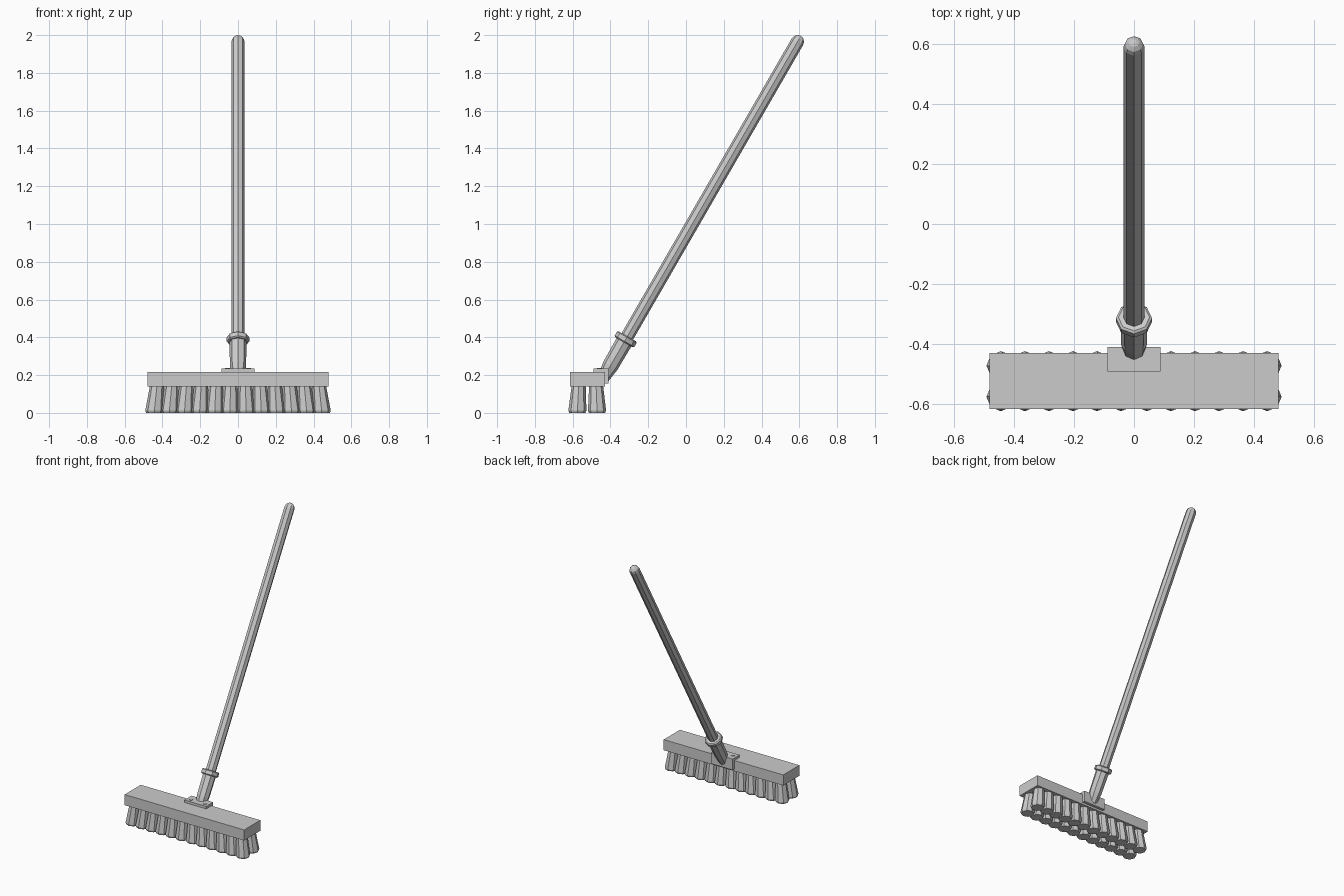
import bpy, bmesh, math
from mathutils import Vector, Matrix

if "Cube" in bpy.data.objects:
    bpy.data.objects.remove(bpy.data.objects["Cube"])


def finish(bm, name):
    bmesh.ops.recalc_face_normals(bm, faces=bm.faces)
    me = bpy.data.meshes.new(name)
    bm.to_mesh(me)
    bm.free()
    ob = bpy.data.objects.new(name, me)
    bpy.context.collection.objects.link(ob)
    return ob


def box(bm, x, y, z):
    lo = Vector((x[0], y[0], z[0]))
    hi = Vector((x[1], y[1], z[1]))
    m = Matrix.Translation((lo + hi) / 2) @ Matrix.Diagonal((*(hi - lo), 1))
    bmesh.ops.create_cube(bm, size=1, matrix=m)


def lathe(bm, profile, mat, n=8):
    # profile: (radius, height, centre x, centre y) rings, capped at both ends
    rings = []
    for r, h, cx, cy in profile:
        rings.append([bm.verts.new(mat @ Vector((
            cx + r * math.cos(2 * math.pi * i / n),
            cy + r * math.sin(2 * math.pi * i / n), h))) for i in range(n)])
    for a, b in zip(rings, rings[1:]):
        for i in range(n):
            j = (i + 1) % n
            bm.faces.new((a[i], a[j], b[j], b[i]))
    bm.faces.new(rings[0][::-1])
    bm.faces.new(rings[-1])


# Tilted axis shared by pole, socket and collar
end = Vector((0, 0.59, 1.965))
base = Vector((0, -0.445, 0.172))
axis = end - base
L = axis.length
tilt = Matrix.Translation(base) @ Matrix.Rotation(-math.atan2(axis.y, axis.z), 4, 'X')


def tilted(name, pts):
    bm = bmesh.new()
    lathe(bm, [(r, h, 0, 0) for r, h in pts], tilt)
    return finish(bm, name)


# Pole with domed end
R = 0.035
dome = [(R * math.cos(math.radians(a)), L + R * math.sin(math.radians(a)))
        for a in (0, 30, 58, 80)]
dome[-1] = (0.007, L + R)
tilted("handle_pole", [(R, 0.2)] + dome)

# Socket and collar
tilted("handle_socket", [(0.03, 0.0), (0.043, 0.09), (0.045, 0.245)])
tilted("socket_collar", [(0.052, 0.233), (0.06, 0.239), (0.06, 0.263), (0.052, 0.269)])

# Head block
bm = bmesh.new()
box(bm, (-0.48, 0.48), (-0.615, -0.43), (0.14, 0.217))
finish(bm, "broom_head")

# L-shaped mounting bracket
bm = bmesh.new()
prof = [(-0.49, 0.217), (-0.43, 0.217), (-0.43, 0.155),
        (-0.41, 0.155), (-0.41, 0.235), (-0.49, 0.235)]
f = bm.faces.new([bm.verts.new((-0.088, y, z)) for y, z in prof])
ext = bmesh.ops.extrude_face_region(bm, geom=[f])
bmesh.ops.translate(bm, vec=(0.176, 0, 0),
                    verts=[v for v in ext["geom"] if isinstance(v, bmesh.types.BMVert)])
finish(bm, "mounting_bracket")

# Screws
bm = bmesh.new()
for s in (-1, 1):
    lathe(bm, [(0.014, 0.23, s * 0.056, -0.459), (0.014, 0.238, s * 0.056, -0.459)],
          Matrix.Identity(4), 10)
finish(bm, "bracket_screws")

# Flared bristle tufts: two rows of twelve, leaning outwards
bm = bmesh.new()
for s in (-1, 1):
    for i in range(6):
        xb = s * (0.043 + 0.08 * i)
        xt = s * (0.039 + 0.078 * i)
        for side in (-1, 1):
            yt, yb = -0.522 + side * 0.046, -0.523 + side * 0.052
            lathe(bm, [(0.043, 0.0, xb, yb), (0.048, 0.012, xb, yb),
                       (0.037, 0.145, xt, yt)], Matrix.Identity(4))
finish(bm, "bristles")
